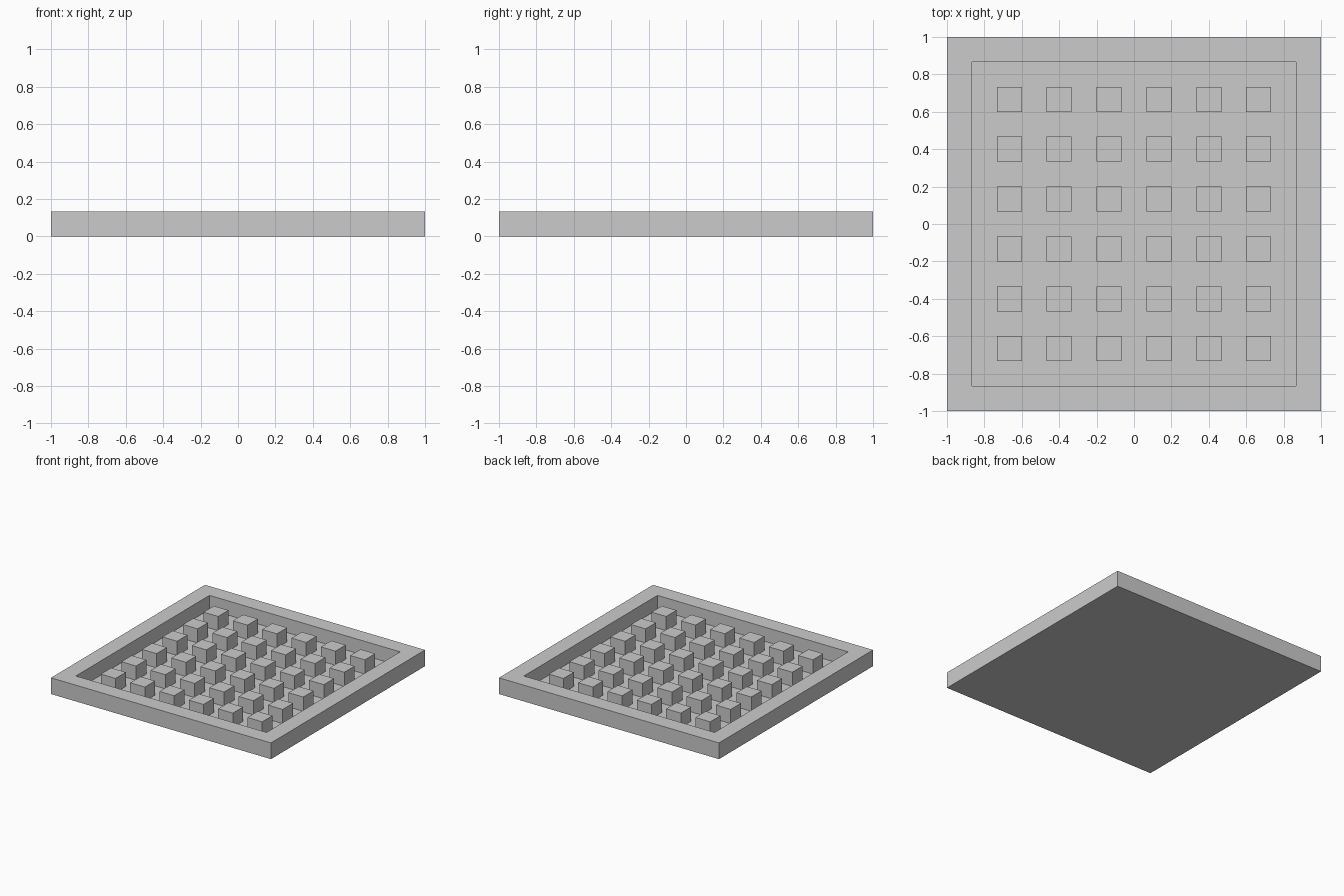
import bpy
import bmesh
from mathutils import Matrix, Vector

cube = bpy.data.objects.get("Cube")
if cube:
    bpy.data.objects.remove(cube, do_unlink=True)

UNIT = 2 / 15            # rim width, block size and overall height
FLOOR = UNIT / 8         # thickness of the tray floor
COUNT = 6                # blocks per row

grey = bpy.data.materials.new("plain grey")
grey.use_nodes = True
color = (0.6, 0.6, 0.6, 1)
grey.diffuse_color = color
grey.node_tree.nodes["Principled BSDF"].inputs["Base Color"].default_value = color


def add_box(bm, center, size):
    matrix = Matrix.Translation(center) @ Matrix.Diagonal((*size, 1))
    bmesh.ops.create_cube(bm, size=1, matrix=matrix)


def finish(bm, name):
    mesh = bpy.data.meshes.new(name)
    bm.to_mesh(mesh)
    bm.free()
    mesh.materials.append(grey)
    obj = bpy.data.objects.new(name, mesh)
    bpy.context.collection.objects.link(obj)


# Square tray: inset the top face evenly, then lower it to form the recess
bm = bmesh.new()
add_box(bm, (0, 0, UNIT / 2), (2, 2, UNIT))
bm.normal_update()
top = max(bm.faces, key=lambda f: f.normal.z)
bmesh.ops.inset_region(bm, faces=[top], thickness=UNIT, use_even_offset=True)
recess = bmesh.ops.extrude_discrete_faces(bm, faces=[top])["faces"][0]
bmesh.ops.translate(bm, verts=recess.verts, vec=Vector((0, 0, FLOOR - UNIT)))
bmesh.ops.recalc_face_normals(bm, faces=bm.faces)
finish(bm, "tray")

# Grid of blocks on the tray floor, level with the rim
bm = bmesh.new()
for row in range(COUNT):
    for column in range(COUNT):
        x, y = ((i - (COUNT - 1) / 2) * 2 * UNIT for i in (column, row))
        add_box(bm, (x, y, (UNIT + FLOOR) / 2), (UNIT, UNIT, UNIT - FLOOR))
finish(bm, "floor_blocks")
